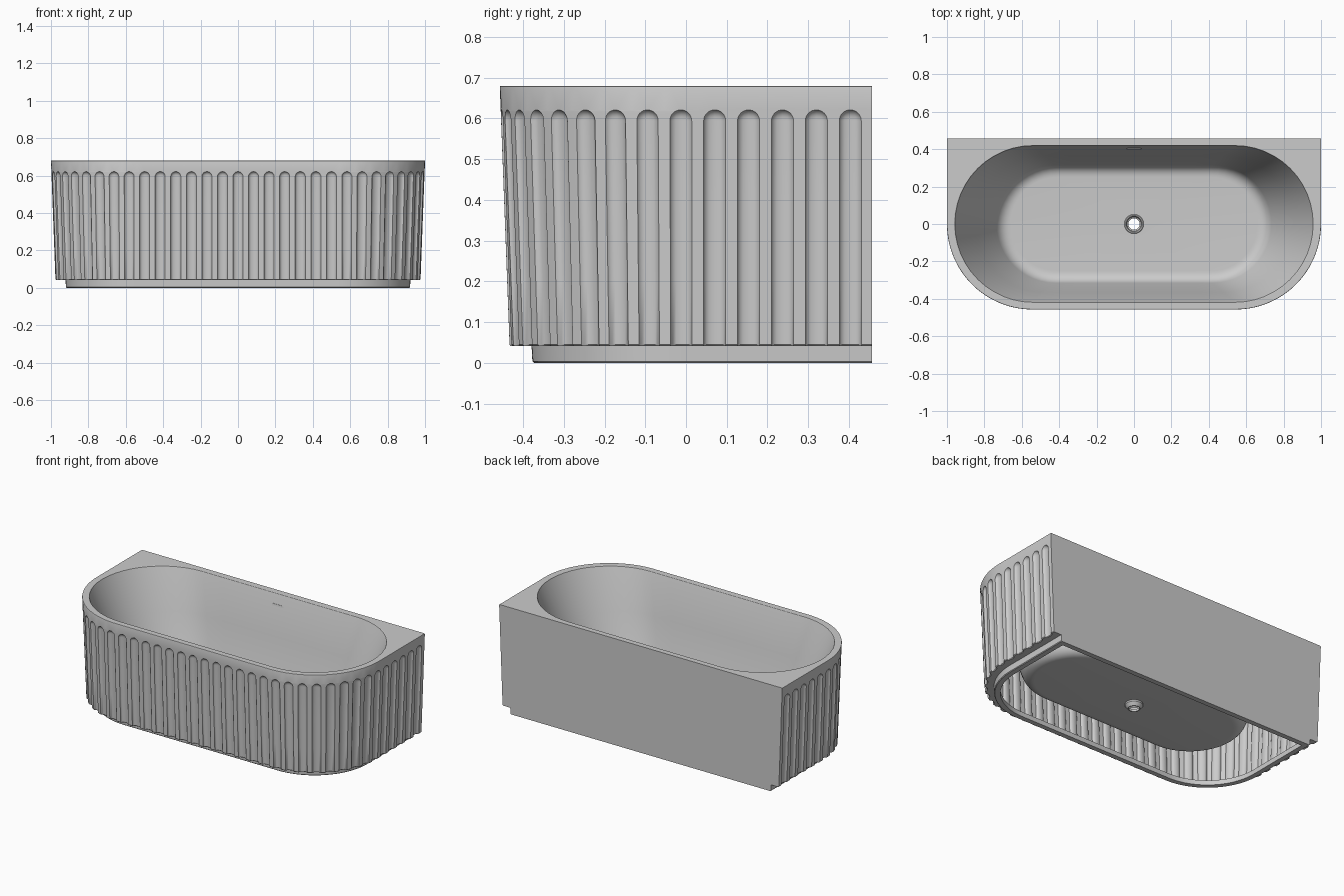
import bpy, bmesh, math

if "Cube" in bpy.data.objects:
    bpy.data.objects.remove(bpy.data.objects["Cube"])

R, XC, YB, H = 0.457, 0.543, 0.457, 0.68      # corner radius, corner centre, back plane, height
ARC = R * math.pi / 2
L = XC + ARC + YB                             # half length of the D-shaped wall path
STEP = 0.045                                  # height of the plinth step


def wall_point(s, inset, z, back=YB):
    """Point on the D outline, s measured from the middle of the front."""
    a = abs(s)
    if a < XC:
        x, y = a, -R + inset
    elif a < XC + ARC:
        t = (a - XC) / R
        x, y = XC + (R - inset) * math.sin(t), -(R - inset) * math.cos(t)
    else:
        x, y = 1 - inset, min(a - XC - ARC, back)
    return (math.copysign(x, s), y, z)


def stadium(hl, hw, z, n=24, straight=8):
    """Counter-clockwise stadium ring, starting on the right end."""
    c = hl - hw
    pts = []
    for side in (1, -1):
        for i in range(n + 1):
            t = -math.pi / 2 + math.pi * i / n
            pts.append((side * (c + hw * math.cos(t)), side * hw * math.sin(t), z))
        for i in range(1, straight):
            pts.append((side * (c - 2 * c * i / straight), side * hw, z))
    return pts


def finish(bm, name, angle=30):
    me = bpy.data.meshes.new(name)
    bm.to_mesh(me)
    bm.free()
    ob = bpy.data.objects.new(name, me)
    bpy.context.collection.objects.link(ob)
    bpy.ops.object.select_all(action='DESELECT')
    ob.select_set(True)
    bpy.context.view_layer.objects.active = ob
    bpy.ops.object.shade_smooth_by_angle(angle=math.radians(angle))
    return ob


def loft(name, rings):
    """Skin a list of closed rings with equal point counts."""
    bm = bmesh.new()
    rows = [[bm.verts.new(p) for p in ring] for ring in rings]
    n = len(rows[0])
    for a, b in zip(rows, rows[1:]):
        for i in range(n):
            j = (i + 1) % n
            bm.faces.new((a[i], a[j], b[j], b[i]))
    bmesh.ops.remove_doubles(bm, verts=bm.verts, dist=1e-5)
    flat = [f for f in bm.faces if f.calc_area() < 1e-9]
    bmesh.ops.delete(bm, geom=flat, context='FACES_ONLY')
    return finish(bm, name)


# Fluted skirt: each flute is a shallow groove with a round top
N, PITCH, W, DEPTH = 20, 1.664 / 20, 0.027, 0.013
ARCH_Z = 0.594
COLS = (-1, -0.93, -0.8, -0.5, 0, 0.5, 0.8, 0.93, 1)


def taper(z):
    return 0.024 * (H - z) / (H - STEP)


def skirt_row(z, inset, width=W, rise=None):
    """rise is the relative height inside the arch; None means no groove."""
    ring = [wall_point(-L, inset, z)]
    for k in range(-N, N + 1):
        for t in COLS:
            d = 0
            if rise is not None:
                r2 = (t * width / W) ** 2 + rise ** 2
                d = DEPTH * max(0, 1 - r2 * r2)
            ring.append(wall_point(k * PITCH + t * width, inset + d, z))
        if k < N:
            ring.append(wall_point((k + 0.5) * PITCH, inset, z))
    ring.append(wall_point(L, inset, z))
    return ring


rows = [skirt_row(STEP - 0.004, 0.078), skirt_row(STEP - 0.004, 0.028, W, 0)]
for z in (STEP, 0.2, 0.4):
    rows.append(skirt_row(z, taper(z), W, 0))
for i in range(9):
    a = math.pi / 2 * i / 8
    z = ARCH_Z + W * math.sin(a)
    rows.append(skirt_row(z, taper(z), W * math.cos(a), math.sin(a)))
rows += [skirt_row(H - 0.004, 0), skirt_row(H - 0.001, 0.001), skirt_row(H, 0.004)]
loft("fluted_skirt", rows)

# Flat rim between the D outline and the basin opening
bm = bmesh.new()
for ring in (rows[-1], stadium(0.962, 0.422, H)):
    vs = [bm.verts.new(p) for p in ring]
    for i, v in enumerate(vs):
        bm.edges.new((v, vs[(i + 1) % len(vs)]))
bmesh.ops.triangle_fill(bm, use_beauty=True, use_dissolve=False, edges=bm.edges[:])
for f in bm.faces:
    f.normal_update()
    if f.normal.z < 0:
        f.normal_flip()
finish(bm, "rim")

# Basin: sloping wall, rounded foot, flat floor with a drain hole
FLOOR = 0.13
profile = [(0.962, 0.422, H), (0.958, 0.419, H - 0.002), (0.956, 0.417, H - 0.007),
           (0.845, 0.366, 0.43)]
A, C, B = (0.735, 0.315, 0.18), (0.71, 0.30, FLOOR), (0.66, 0.25, FLOOR)
for i in range(9):
    t = i / 8
    profile.append(tuple((1 - t) ** 2 * a + 2 * t * (1 - t) * c + t * t * b
                         for a, c, b in zip(A, C, B)))
rings = [stadium(*p) for p in profile]


def drain_ring(r, z):
    ring = []
    for x, y, _ in rings[-1]:
        t = math.atan2(y / 0.25, x / 0.66)
        ring.append((r * math.cos(t), r * math.sin(t), z))
    return ring


loft("basin", rings + [drain_ring(0.052, FLOOR)])

# Drain fitting: raised flange, recessed cup and short outlet
loft("drain", [drain_ring(r, z) for r, z in (
    (0.052, FLOOR), (0.049, FLOOR + 0.003), (0.043, FLOOR + 0.002),
    (0.038, 0.118), (0.03, 0.114), (0.03, 0.1), (0.036, 0.1), (0.052, 0.12), (0.052, FLOOR))])

# Plinth: recessed base ring with an inner lip
S = [-L + 2 * L * i / 140 for i in range(141)]
loft("plinth", [[wall_point(s, o, z, b) for s in S] for o, z, b in (
    (0.115, 0.03, 0.425), (0.115, 0, 0.425), (0.084, 0, YB),
    (0.08, 0.004, YB), (0.078, STEP - 0.004, YB))])

# Overflow slot on the back wall of the basin
bm = bmesh.new()
bmesh.ops.create_cube(bm, size=1)
for v in bm.verts:
    v.co = (v.co.x * 0.08, v.co.y * 0.008, v.co.z * 0.012)
bmesh.ops.bevel(bm, geom=[e for e in bm.edges if abs(e.verts[0].co.y - e.verts[1].co.y) > 0.005],
                offset=0.0055, segments=4, profile=0.5, affect='EDGES')
slot = finish(bm, "overflow_slot")
slot.location = (0, 0.405, 0.61)
slot.rotation_euler.x = -math.atan(0.205)
